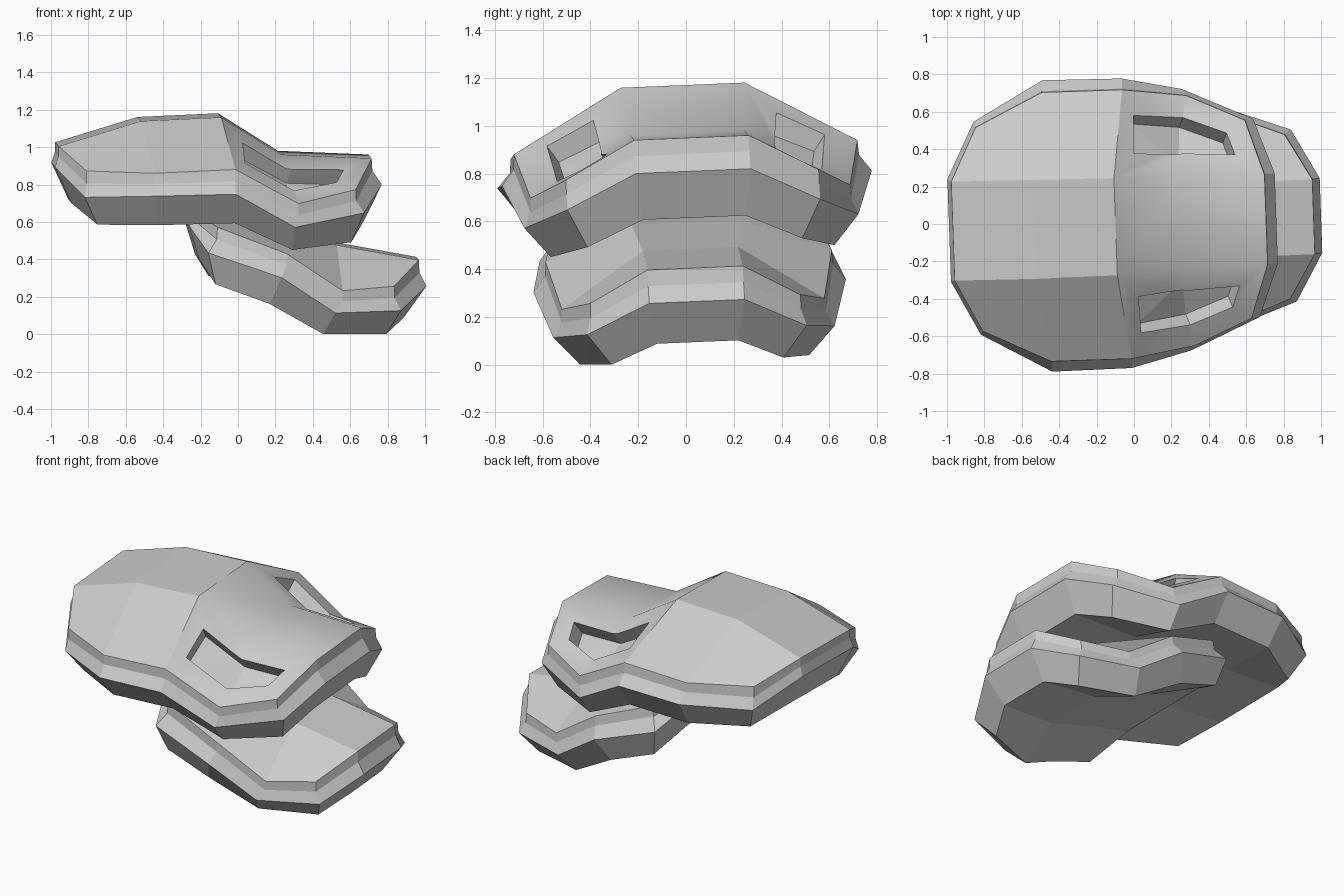
import bpy, bmesh
from math import radians
from mathutils import Matrix, Vector

if "Cube" in bpy.data.objects:
    bpy.data.objects.remove(bpy.data.objects["Cube"])

# slight yaw and roll shared by the whole model
TILT = Matrix.Rotation(radians(2.0), 4, 'Z') @ Matrix.Rotation(radians(2.4), 4, 'X')


def mirror(p):
    return Vector((p[0], -p[1], p[2]))


def new_object(name, bm, shift):
    bmesh.ops.recalc_face_normals(bm, faces=bm.faces)
    me = bpy.data.meshes.new(name)
    bm.to_mesh(me)
    bm.free()
    me.transform(Matrix.Translation(shift) @ TILT)
    ob = bpy.data.objects.new(name, me)
    bpy.context.collection.objects.link(ob)
    return ob


def plate(name, rim, side, base, top_ridge, under_ridge, shift, smooth_rows):
    """Symmetric armour plate: three rim outlines (front to back, +y half) with
    a ridged cap above and below. The first smooth_rows of the top are smooth."""
    bm = bmesh.new()
    rim, side, base = ([Vector(p) for p in l] for l in (rim, side, base))
    step = []
    for a, c in zip(rim, side):
        p = a.lerp(c, 0.08)
        p.z = a.lerp(c, 0.48).z
        step.append(p)
    n = len(rim)
    loops = []
    for half in (rim, step, side, base):
        right = [bm.verts.new(p) for p in half]
        left = [bm.verts.new(mirror(p)) for p in half]
        loops.append((right, left))
    # stepped side wall
    rings = [r + l[::-1] for r, l in loops]
    for u, v in zip(rings, rings[1:]):
        for i in range(2 * n):
            j = (i + 1) % (2 * n)
            bm.faces.new((u[i], u[j], v[j], v[i]))
    # top and underside caps
    for (right, left), ridge, soft in ((loops[0], top_ridge, smooth_rows),
                                       (loops[3], under_ridge, 0)):
        spines = []
        for edge, f in ((right, Vector), (left, mirror)):
            s = [edge[0]] + [bm.verts.new(f(p)) for p in ridge] + [edge[-1]]
            for i in range(len(s) - 1):
                quad = dict.fromkeys((s[i], edge[i + 1], edge[i + 2], s[i + 1]))
                bm.faces.new(list(quad)).smooth = i < soft
            spines.append(s)
        a, b = spines
        for i in range(len(a) - 1):
            bm.faces.new((a[i], a[i + 1], b[i + 1], b[i])).smooth = i < soft
    return new_object(name, bm, shift)


# upper shell
UP = Vector((0, 0.038, 0.006))
upper = plate(
    "upper_shell",
    [(.705, .24, .95), (.61, .53, .795), (.30, .67, .725), (-.04, .72, .91),
     (-.47, .72, .89), (-.83, .545, .895), (-.97, .265, 1.015)],
    [(.76, .24, .81), (.655, .53, .67), (.28, .70, .60), (-.04, .775, .78),
     (-.465, .78, .77), (-.84, .57, .755), (-.99, .275, .905)],
    [(.665, .215, .615), (.59, .45, .51), (.27, .595, .475), (-.04, .65, .62),
     (-.45, .66, .61), (-.77, .48, .605), (-.90, .25, .71)],
    [(.22, .24, .97), (-.10, .26, 1.17), (-.53, .265, 1.15)],
    [(.20, .22, .64), (-.10, .26, .66), (-.50, .26, .67)], UP, 2)

# lower jaw plate
lower = plate(
    "lower_jaw",
    [(.96, .20, .41), (.82, .44, .28), (.54, .55, .26), (.24, .60, .46),
     (-.13, .55, .60), (-.26, .32, .68)],
    [(1.0, .20, .27), (.855, .46, .15), (.50, .59, .143), (.21, .655, .335),
     (-.18, .61, .465), (-.275, .34, .60)],
    [(.88, .17, .10), (.78, .36, .02), (.44, .48, .025), (.15, .56, .19),
     (-.14, .55, .295), (-.22, .31, .42)],
    [(.52, .20, .49), (.12, .23, .60)],
    [(.50, .19, .14), (.10, .23, .29)], Vector((0, 0.022, 0)), 0)

# recessed eye sockets, sunk along the slope of the cheek
outer = [(.02, .59, .95), (.28, .555, .79), (.51, .465, .83)]
inner = [(.01, .385, 1.04), (.27, .37, .90), (.55, .35, .89)]
slope = Vector((.22, .55, .80))
for label, f in (("left", Vector), ("right", mirror)):
    bm = bmesh.new()
    rows = [[[bm.verts.new(f(Vector(p) + slope * d)) for p in r]
             for r in (outer, inner)] for d in (-.10, .2)]
    (lo, li), (ho, hi) = rows
    for p, q in ((lo, li), (ho, hi), (lo, ho), (li, hi)):
        for i in range(2):
            bm.faces.new((p[i], p[i + 1], q[i + 1], q[i]))
    for i in (0, 2):
        bm.faces.new((lo[i], li[i], hi[i], ho[i]))
    bmesh.ops.triangulate(bm, faces=bm.faces[:])
    cutter = new_object("eye_cutter_" + label, bm, UP)
    cutter.hide_render = True
    cutter.hide_viewport = True
    cut = upper.modifiers.new("eye_socket_" + label, 'BOOLEAN')
    cut.operation = 'DIFFERENCE'
    cut.solver = 'EXACT'
    cut.object = cutter

# rest the model on the ground
low = min(v.co.z for v in lower.data.vertices)
for ob in bpy.data.objects:
    ob.location.z -= low
